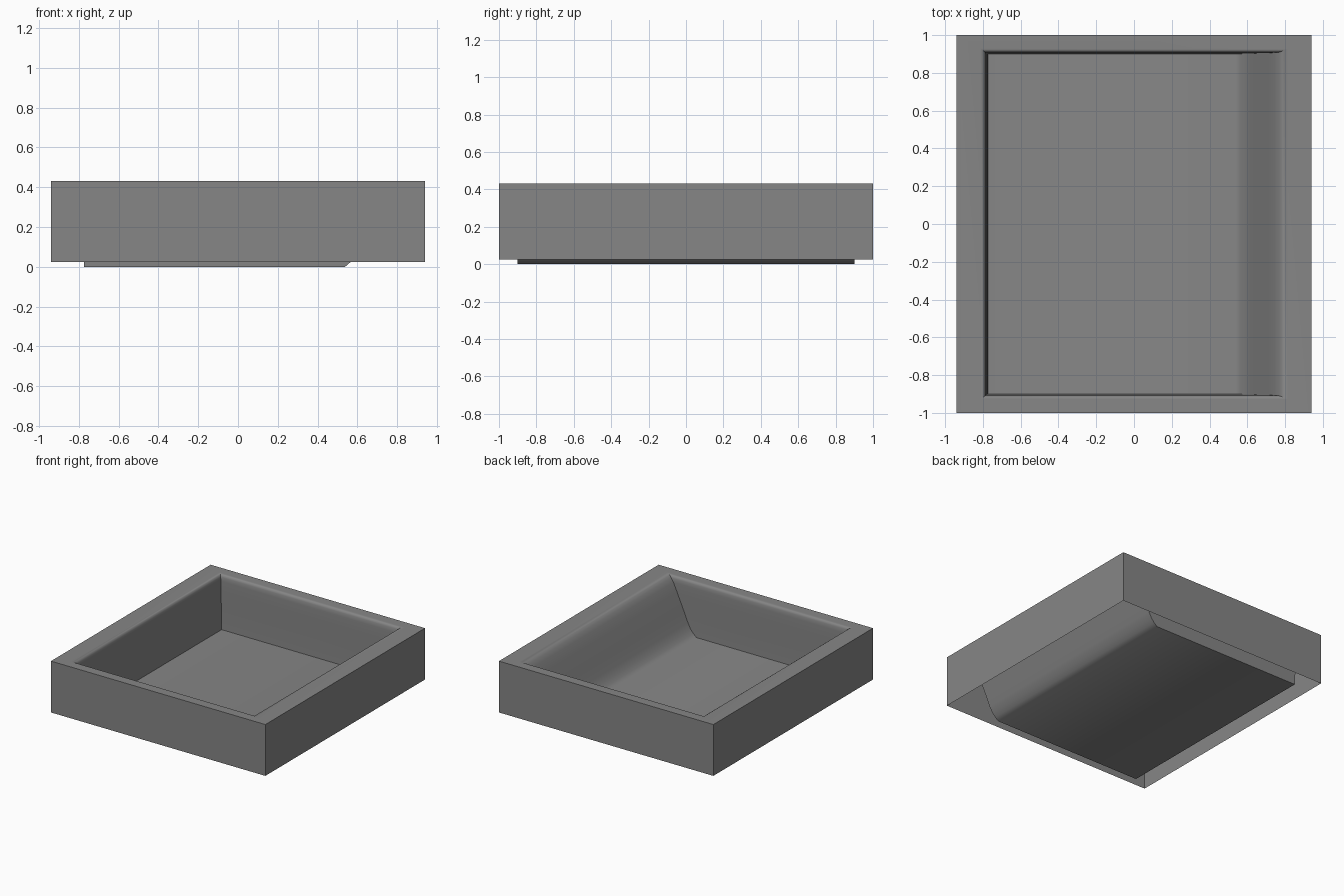
import bpy, bmesh, math

if "Cube" in bpy.data.objects:
    bpy.data.objects.remove(bpy.data.objects["Cube"])

# Stacked rectangular rings (x_min, x_max, half_y, z): skirt, rim, rolled lip, basin
RINGS = [
    (-0.94, 0.94, 1.0, 0.025),
    (-0.94, 0.94, 1.0, 0.432),
    (-0.812, 0.815, 0.928, 0.432),
    (-0.803, 0.797, 0.921, 0.430),
    (-0.794, 0.782, 0.914, 0.424),
    (-0.788, 0.766, 0.909, 0.410),
    (-0.786, 0.745, 0.907, 0.380),
    (-0.784, 0.712, 0.906, 0.310),
    (-0.779, 0.650, 0.904, 0.175),
    (-0.777, 0.615, 0.903, 0.095),
    (-0.775, 0.590, 0.902, 0.050),
    (-0.775, 0.565, 0.901, 0.023),
    (-0.774, 0.538, 0.900, 0.0),
]

bm = bmesh.new()
loops = []
for x0, x1, y, z in RINGS:
    loops.append([bm.verts.new(p) for p in
                  ((x0, -y, z), (x1, -y, z), (x1, y, z), (x0, y, z))])

# Bridge neighbouring rings; underside stays open
for a, b in zip(loops, loops[1:]):
    for i in range(4):
        j = (i + 1) % 4
        bm.faces.new((a[i], a[j], b[j], b[i]))

# Basin floor
bm.faces.new(loops[-1])

mesh = bpy.data.meshes.new("basin_tray")
bm.to_mesh(mesh)
bm.free()
tray = bpy.data.objects.new("basin_tray", mesh)
bpy.context.collection.objects.link(tray)

# Dark grey finish
mat = bpy.data.materials.new("dark_grey")
mat.diffuse_color = (0.24, 0.24, 0.24, 1.0)
mat.use_nodes = True
mat.node_tree.nodes["Principled BSDF"].inputs["Base Color"].default_value = mat.diffuse_color
mesh.materials.append(mat)

# Smooth the lip and sloped end, keep box corners sharp
bpy.context.view_layer.objects.active = tray
tray.select_set(True)
bpy.ops.object.shade_smooth_by_angle(angle=math.radians(42))
